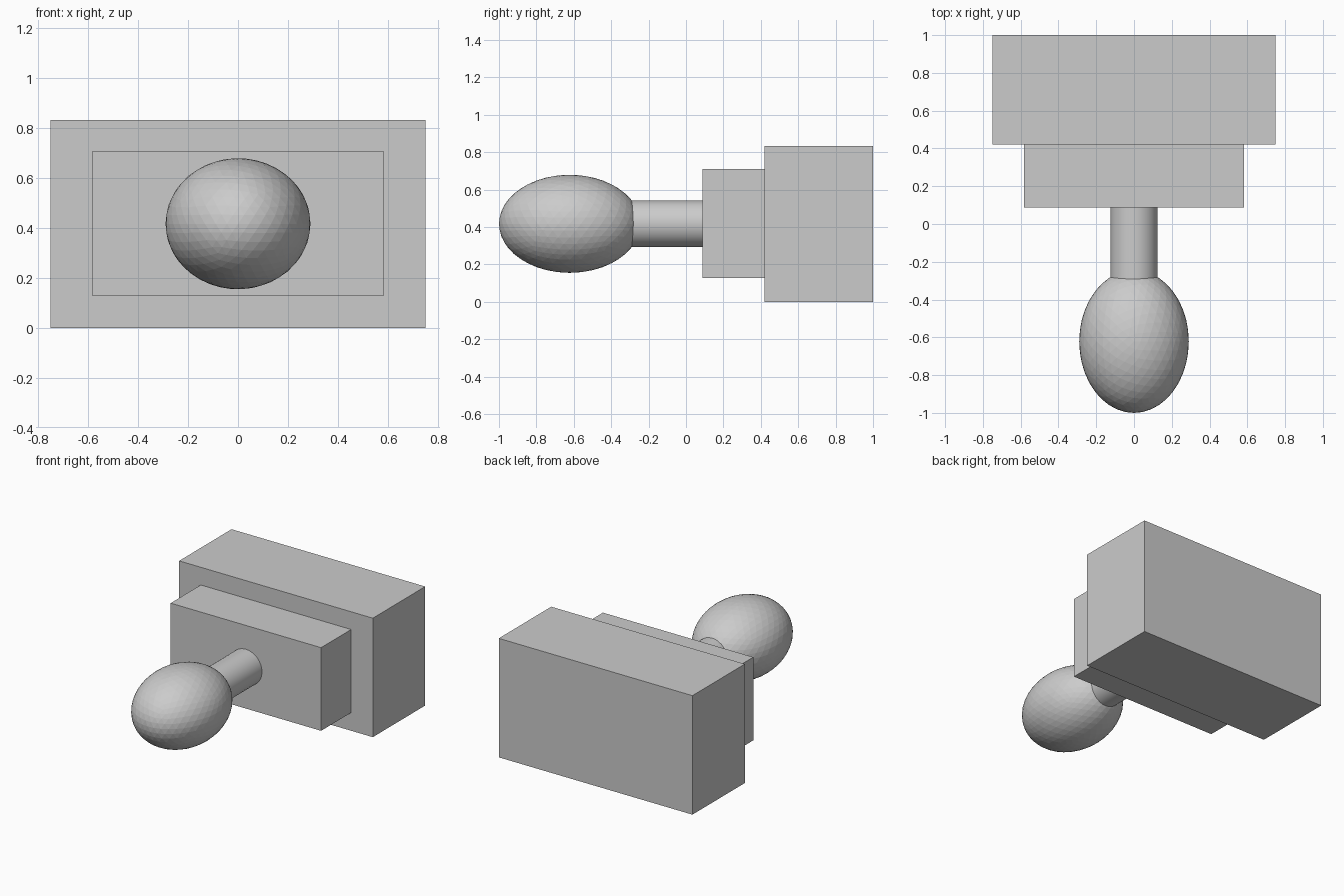
import bpy, math

if "Cube" in bpy.data.objects:
    bpy.data.objects.remove(bpy.data.objects["Cube"])

AXIS_Z = 0.417


def box(name, width, y0, y1, z0, z1):
    bpy.ops.mesh.primitive_cube_add(size=1, location=(0, (y0 + y1) / 2, (z0 + z1) / 2))
    ob = bpy.context.object
    ob.name = name
    ob.scale = (width, y1 - y0, z1 - z0)
    bpy.ops.object.transform_apply(location=False, rotation=False, scale=True)
    return ob


# Stepped rectangular mount
box("back_block", 1.5, 0.42, 1.0, 0.0, 0.833)
box("front_plate", 1.165, 0.087, 0.42, 0.127, 0.709)

# Round stem running from the plate into the knob
y0, y1 = -0.35, 0.087
bpy.ops.mesh.primitive_cylinder_add(vertices=32, radius=0.125, depth=y1 - y0,
                                    location=(0, (y0 + y1) / 2, AXIS_Z),
                                    rotation=(math.pi / 2, 0, 0))
stem = bpy.context.object
stem.name = "stem"
bpy.ops.object.shade_smooth_by_angle(angle=math.radians(30))

# Faceted egg-shaped knob
bpy.ops.mesh.primitive_ico_sphere_add(subdivisions=4, radius=1, location=(0, -0.622, AXIS_Z))
knob = bpy.context.object
knob.name = "knob"
knob.scale = (0.29, 0.378, 0.262)
bpy.ops.object.transform_apply(location=False, rotation=False, scale=True)
